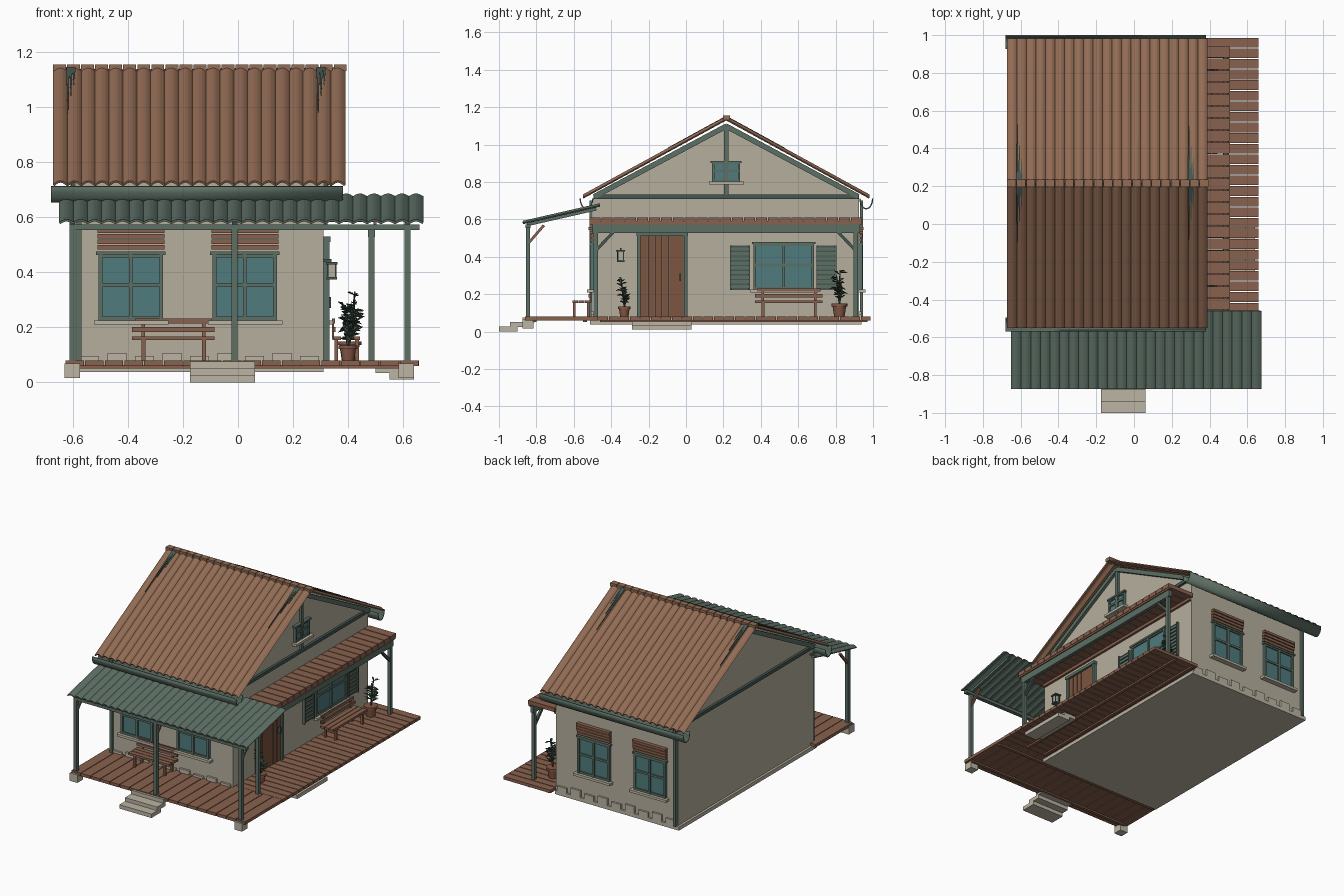
import bpy, bmesh, math, random
from mathutils import Vector, Matrix

random.seed(4)
default = bpy.data.objects.get("Cube")
if default:
    bpy.data.objects.remove(default)


def colour(name, r, g, b):
    m = bpy.data.materials.new(name)
    m.use_nodes = True
    m.diffuse_color = (r, g, b, 1)
    m.node_tree.nodes["Principled BSDF"].inputs["Base Color"].default_value = (r, g, b, 1)
    return m


plaster = colour("plaster", .47, .43, .34)
stone = colour("pale stone", .5, .46, .37)
clay = colour("roof clay", .29, .15, .09)
wood = colour("deck wood", .25, .12, .075)
doorwood = colour("door wood", .2, .09, .05)
green = colour("painted green", .11, .16, .13)
dark = colour("dark green", .06, .095, .08)
glass = colour("window glass", .08, .2, .21)
leaf = colour("leaf", .05, .08, .055)
pottery = colour("terracotta", .24, .1, .06)


def finish(name, mat, bm, thickness=0, smooth=False):
    bmesh.ops.recalc_face_normals(bm, faces=bm.faces)
    mesh = bpy.data.meshes.new(name)
    bm.to_mesh(mesh)
    bm.free()
    mesh.materials.append(mat)
    obj = bpy.data.objects.new(name, mesh)
    bpy.context.collection.objects.link(obj)
    if thickness:
        mod = obj.modifiers.new("thickness", 'SOLIDIFY')
        mod.thickness, mod.offset = thickness, 0
    if smooth:
        bpy.ops.object.select_all(action='DESELECT')
        obj.select_set(True)
        bpy.context.view_layer.objects.active = obj
        bpy.ops.object.shade_smooth_by_angle()
    return obj


def world(u, d, z): return Vector((u, d, z))
def front(u, d, z): return Vector((u, -.495 - d, z))
def back(u, d, z): return Vector((u, .925 + d, z))
def side(u, d, z): return Vector((.31 + d, u, z))


def blocks(name, mat, items, place=world):
    """Axis aligned boxes (u0, u1, d0, d1, z0, z1) set against a wall."""
    bm = bmesh.new()
    for u0, u1, d0, d1, z0, z1 in items:
        p, q = place(u0, d0, z0), place(u1, d1, z1)
        size = [abs(c) for c in q - p]
        bmesh.ops.create_cube(bm, size=1, matrix=Matrix.Translation((p + q) / 2) @ Matrix.Diagonal((*size, 1)))
    return finish(name, mat, bm)


def beams(name, mat, pairs, width, height):
    bm = bmesh.new()
    for a, b in pairs:
        a, b = Vector(a), Vector(b)
        turn = (b - a).to_track_quat('Z', 'Y').to_matrix().to_4x4()
        bmesh.ops.create_cube(bm, size=1, matrix=Matrix.Translation((a + b) / 2) @ turn
                              @ Matrix.Diagonal((width, height, (b - a).length, 1)))
    return finish(name, mat, bm)


def sheet(name, mat, rows, thickness, smooth=False):
    bm = bmesh.new()
    a, b = [[bm.verts.new(p) for p in row] for row in rows]
    for i in range(len(a) - 1):
        bm.faces.new((a[i], a[i + 1], b[i + 1], b[i]))
    return finish(name, mat, bm, thickness, smooth)


def ribbed(name, mat, x0, x1, count, low, high, rise):
    """Sheet with rounded ribs between two (y, z) edges."""
    steps = count * 6
    rows = [[(x0 + (x1 - x0) * i / steps, y, z + rise * abs(math.sin(math.pi * i / 6)))
             for i in range(steps + 1)] for y, z in (low, high)]
    return sheet(name, mat, rows, .008)


def window(name, place, u0, u1, z0, z1, bar=.014):
    mid, half = (u0 + u1) / 2, (z0 + z1) / 2
    blocks(name + "_glass", glass, [(u0, u1, -.01, .008, z0, z1)], place)
    blocks(name + "_frame", green,
           [(u, u + bar, 0, .018, z0, z1) for u in (u0, mid - bar / 2, u1 - bar)]
           + [(u0, u1, 0, .016, z, z + bar) for z in (z0, half, z1 - bar)]
           + [(u0 - .008, u1 + .008, 0, .022, z1 - .004, z1 + .008)], place)
    blocks(name + "_sill", stone, [(u0 - .016, u1 + .02, 0, .035, z0 - .016, z0)], place)


# House body with gable ends
bm = bmesh.new()
outline = [(-.495, .05), (.925, .05), (.925, .725), (.215, 1.112), (-.495, .725)]
end = bm.faces.new([bm.verts.new((-.59, y, z)) for y, z in outline])
grown = bmesh.ops.extrude_face_region(bm, geom=[end])["geom"]
bmesh.ops.translate(bm, vec=(.9, 0, 0), verts=[v for v in grown if isinstance(v, bmesh.types.BMVert)])
finish("house_walls", plaster, bm)
blocks("foundation", stone, [(-.605, .31, -.512, .938, .037, .062)])
for label, place in (("front", front), ("back", back)):
    blocks(label + "_skirting", stone,
           [(-.575 + i * .1, -.505 + i * .1, 0, .013, .06, .095 + .012 * (i % 2)) for i in range(9)], place)

# Main roof, ridge, gutters and downpipes
for label, s, eave in (("front", -1, -.55), ("back", 1, .98)):
    ribbed(label + "_roof", clay, -.67, .388, 21, (eave, .715), (.215, 1.133), .014)
    gy = eave + (.018 if s < 0 else -.016)
    arc = [(gy + .034 * math.cos(t * math.pi / 8), .712 - .056 * math.sin(t * math.pi / 8)) for t in range(9)]
    sheet(label + "_gutter", green, [[(x, y, z) for y, z in arc] for x in (-.68, .382)], .007, True)
    wall = -.508 if s < 0 else .938
    beams(label + "_downpipe", green, [((-.577, wall, .06), (-.577, wall, .7))], .018, .018)
    # Weathered streaks tapering down from the ridge
    slope = (.715 - 1.133) / abs(eave - .215)
    for j, x in enumerate((-.607, .302)):
        for k, reach in enumerate((.31, .2, .13)):
            c = x + (k - 1) * .011
            rows = [[(c + e * w, .215 + s * r, 1.151 + slope * r) for e in (-1, 1)]
                    for r, w in ((.015, .006), (reach, .001))]
            sheet(f"{label}_roof_streak_{j}_{k}", dark, rows, .005)
blocks("ridge_cap", clay, [(-.672 + i * .051, -.625 + i * .051, .197, .235, 1.13, 1.154) for i in range(21)])

# Gable trim on both ends
for label, x in (("left", .318), ("right", -.598)):
    beams(label + "_gable_rafters", green,
          [((x, .215, 1.098), (x, y, .722)) for y in (-.49, .92)], .022, .028)
    blocks(label + "_gable_tie", dark, [(x - .008, x + .008, -.495, .925, .71, .732)])
blocks("gable_post", green, [(.203, .227, 0, .016, .73, 1.1)], side)
window("gable_window", side, .14, .29, .802, .905, .012)

# Front and back windows with roller slats
for label, place in (("front", front), ("back", back)):
    for j, u in enumerate((-.507, -.093)):
        window(f"{label}_window_{j}", place, u, u + .235, .225, .467)
        blocks(f"{label}_window_slats_{j}", wood,
               [(u - .004, u + .24, 0, .016 + .003 * k, .482 + k * .02, .498 + k * .02) for k in range(4)], place)

# Side window with louvred shutters
window("side_window", side, .36, .685, .225, .472)
for label, u in (("front", .235), ("back", .697)):
    blocks(label + "_shutter", green,
           [(u + .008, u + .1, 0, .012, .232 + k * .025, .25 + k * .025) for k in range(9)]
           + [(e, e + .01, 0, .018, .222, .46) for e in (u, u + .098)], side)
    blocks(label + "_shutter_backing", dark, [(u, u + .108, 0, .006, .222, .46)], side)

# Door and lantern
blocks("door_frame", green, [(-.262, -.242, 0, .022, .075, .52), (-.012, .008, 0, .022, .075, .52),
                             (-.265, .011, 0, .026, .51, .53)], side)
blocks("door_planks", doorwood, [(-.242 + i * .0385, -.206 + i * .0385, 0, .012, .075, .51) for i in range(6)], side)
blocks("door_handle", dark, [(-.036, -.026, .012, .028, .27, .31)], side)
blocks("lantern_case", dark, [(-.374, -.326, .01, .052, .428, .437), (-.37, -.33, .012, .05, .373, .382),
                              (-.354, -.346, 0, .03, .437, .448)]
       + [(u, u + .005, d, d + .005, .38, .43) for u in (-.368, -.337) for d in (.014, .043)], side)
blocks("lantern_glass", plaster, [(-.362, -.338, .019, .043, .382, .428)], side)

# Deck: front boards run inward, side boards run outward
blocks("front_deck", wood, [(-.627 + i * .0715, -.56 + i * .0715, -.86, -.47, .06, .08) for i in range(18)])
blocks("side_deck", wood, [(.31, .658, -.468 + i * .0561, -.417 + i * .0561, .06, .08) for i in range(26)])
blocks("deck_joists", wood, [(x, x + .02, -.46, .97, .05, .062) for x in (.33, .47)]
       + [(-.6, .64, y, y + .02, .05, .062) for y in (-.82, -.55)])
blocks("footings", stone, [(x - .028, x + .028, -.873, -.815, .015, .068) for x in (-.602, .612)])
blocks("front_steps", stone, [(-.175, .062, -1, -.9, 0, .026), (-.175, .062, -.94, -.85, .024, .05),
                              (-.175, .062, -.875, -.81, .048, .075)])
blocks("side_steps", stone, [(.5, .59, -.29, .03, .033, .055), (.55, .64, -.29, .03, .01, .035)])

# Front awning on posts
ribbed("awning", green, -.648, .672, 26, (-.872, .578), (-.46, .672), .01)
posts = (-.602, -.012, .615)
blocks("awning_posts", green, [(x - .011, x + .011, -.855, -.833, .068, .565) for x in posts])
blocks("awning_beam", green, [(-.612, .66, -.857, -.831, .553, .573)])
beams("awning_rafters", green, [((x, -.85, .571), (x, -.48, .655)) for x in posts], .02, .016)
beams("awning_braces", wood, [((x, -.84, .475), (x, -.76, .568)) for x in posts], .014, .014)

# Side pergola
blocks("pergola_slats", wood, [(.31, .507, -.515 + i * .0635, -.457 + i * .0635, .583, .61) for i in range(23)])
blocks("pergola_fascia", wood, [(.492, .504, -.515, .94, .572, .59), (.31, .325, -.495, .925, .565, .585)])
blocks("pergola_beam", green, [(.473, .497, -.5, .93, .528, .572)])
blocks("pergola_posts", green, [(.474, .496, y - .012, y + .012, .075, .54) for y in (-.483, .908)])
beams("pergola_braces", dark, [((.485, -.475, .44), (.485, -.39, .53)),
                               ((.485, .9, .44), (.485, .815, .53))], .016, .016)


# Benches against the walls
def bench(name, place, u0, u1, gap):
    legs = (u0 + .035, u1 - .045)
    blocks(name, wood, [(u0, u1, gap + k * .034, gap + .03 + k * .034, .153, .167) for k in range(3)]
           + [(u0, u1, gap, gap + .01, .182, .2), (u0 + .01, u1 - .01, gap - .003, gap + .007, .213, .231)]
           + [(u, u + .014, d, d + .014, .078, .155) for u in legs for d in (gap + .005, gap + .08)]
           + [(u, u + .012, gap - .004, gap + .004, .155, .225) for u in legs], place)


bench("front_bench", front, -.385, -.085, .015)
bench("side_bench", side, .37, .73, .035)


# Potted plants
def plant(name, x, y, radius, top):
    rim = .08 + radius * 1.6
    bm = bmesh.new()
    for r1, r2, z0, z1 in ((radius * .65, radius * .9, .08, rim), (radius, radius, rim - .014, rim)):
        bmesh.ops.create_cone(bm, cap_ends=True, segments=16, radius1=r1, radius2=r2, depth=z1 - z0,
                              matrix=Matrix.Translation((x, y, (z0 + z1) / 2)))
    finish(name + "_pot", pottery, bm, smooth=True)
    tips = [(x + random.uniform(-1, 1) * radius * .6, y + random.uniform(-1, 1) * radius * .6,
             top - i * .03) for i in range(4)]
    beams(name + "_stems", leaf, [((x, y, rim - .01), t) for t in tips], .005, .005)
    bm = bmesh.new()
    for i in range(44):
        base = Vector((x, y, rim)).lerp(Vector(tips[i % 4]), random.uniform(.25, 1))
        a = random.uniform(0, math.tau)
        out = Vector((math.cos(a), math.sin(a), random.uniform(-.3, .7))) * radius * random.uniform(.7, 1.1)
        across = Vector((-math.sin(a), math.cos(a), .3)) * .007
        bend = base + out * .5 + Vector((0, 0, .006))
        bm.faces.new([bm.verts.new(p) for p in (base, bend + across, base + out, bend - across)])
    finish(name + "_leaves", leaf, bm, .002)


plant("small_plant", .4, -.33, .034, .28)
plant("large_plant", .405, .82, .043, .33)
